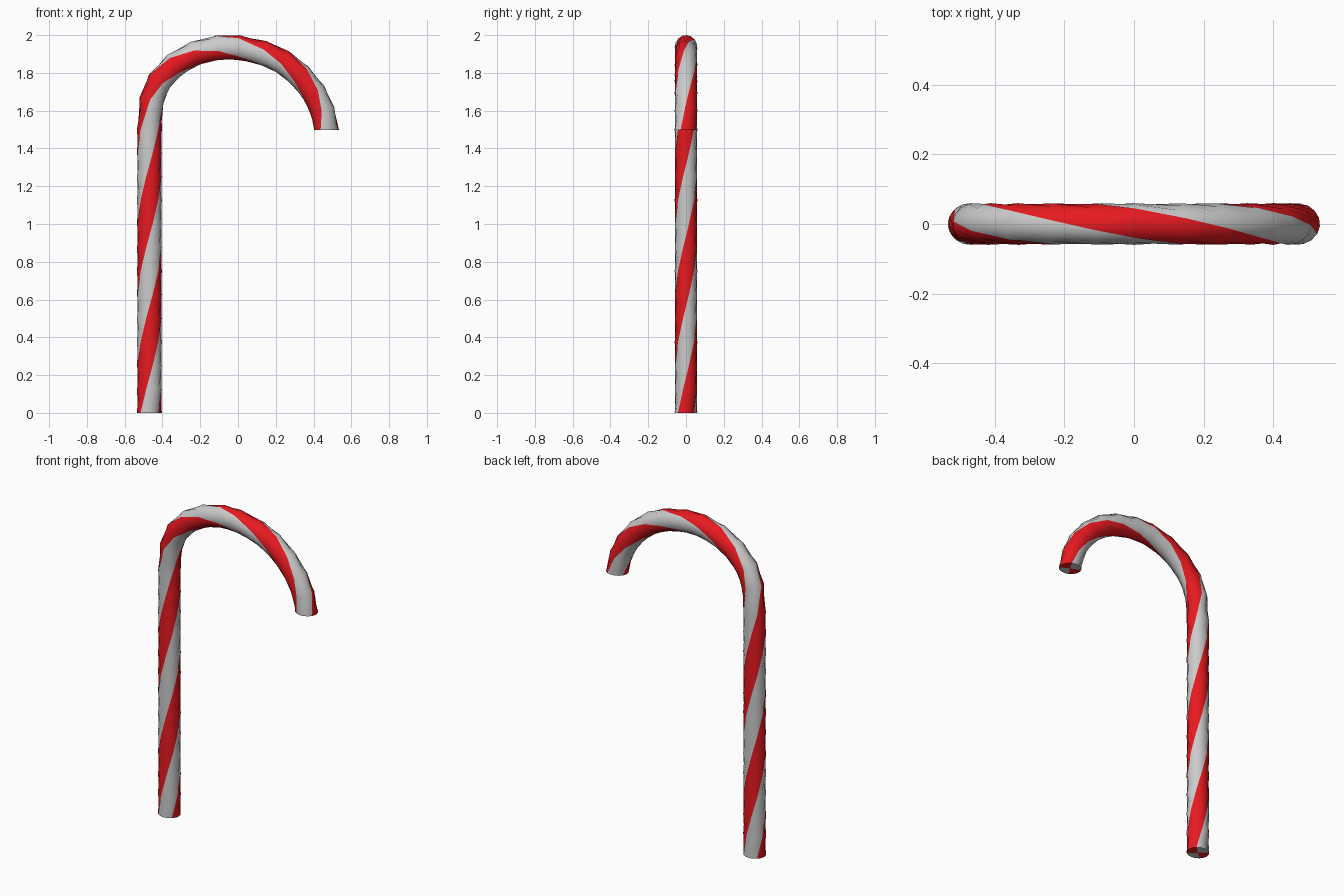
import bpy, bmesh, math
from mathutils import Vector

if "Cube" in bpy.data.objects:
    bpy.data.objects.remove(bpy.data.objects["Cube"])

SIDES = 16
RX, RY = 0.066, 0.06              # tube half-widths in the bend plane and across it
TWIST = math.radians(240)         # stripe twist per unit of length

# centre line: straight stem, then the hook (x, z)
path = [(-0.469, 1.5 * i / 12) for i in range(13)]
path += [(-0.457, 1.656), (-0.416, 1.757), (-0.333, 1.844), (-0.227, 1.904),
         (-0.105, 1.934), (0.0, 1.934), (0.132, 1.906), (0.235, 1.86),
         (0.328, 1.786), (0.402, 1.695), (0.447, 1.6), (0.469, 1.498)]
path = [Vector((x, 0, z)) for x, z in path]


def material(name, color):
    m = bpy.data.materials.new(name)
    m.diffuse_color = color
    m.use_nodes = True
    m.node_tree.nodes["Principled BSDF"].inputs["Base Color"].default_value = m.diffuse_color
    return m


bm = bmesh.new()
rings, length = [], 0.0
for i, p in enumerate(path):
    if i:
        length += (p - path[i - 1]).length
    if i <= 12:
        t = Vector((0, 0, 1))
    elif i == len(path) - 1:
        t = Vector((0, 0, -1))
    else:
        t = ((p - path[i - 1]).normalized() + (path[i + 1] - p).normalized()).normalized()
    n = Vector((t.z, 0, -t.x))    # points to the inside of the bend
    ring = []
    for j in range(SIDES):
        a = 2 * math.pi * j / SIDES + TWIST * length
        ring.append(bm.verts.new(p + n * RX * math.cos(a) + Vector((0, RY * math.sin(a), 0))))
    rings.append(ring)


def stripe(j):
    # red on the quarters around 0 and 180 degrees, white between
    return 0 if math.cos(4 * math.pi * (j + 0.5) / SIDES) > 0 else 1


# tube walls
for r0, r1 in zip(rings, rings[1:]):
    for j in range(SIDES):
        k = (j + 1) % SIDES
        bm.faces.new((r0[j], r0[k], r1[k], r1[j])).material_index = stripe(j)

# striped end caps
for ring, p in ((rings[0], path[0]), (rings[-1], path[-1])):
    c = bm.verts.new(p)
    for j in range(SIDES):
        bm.faces.new((c, ring[j], ring[(j + 1) % SIDES])).material_index = stripe(j)

bmesh.ops.recalc_face_normals(bm, faces=bm.faces)
me = bpy.data.meshes.new("striped_cane")
bm.to_mesh(me)
bm.free()
me.materials.append(material("red", (0.8, 0.01, 0.015, 1)))
me.materials.append(material("white", (0.8, 0.8, 0.8, 1)))
cane = bpy.data.objects.new("striped_cane", me)
bpy.context.collection.objects.link(cane)
bpy.context.view_layer.objects.active = cane
cane.select_set(True)
bpy.ops.object.shade_smooth_by_angle(angle=math.radians(40))
